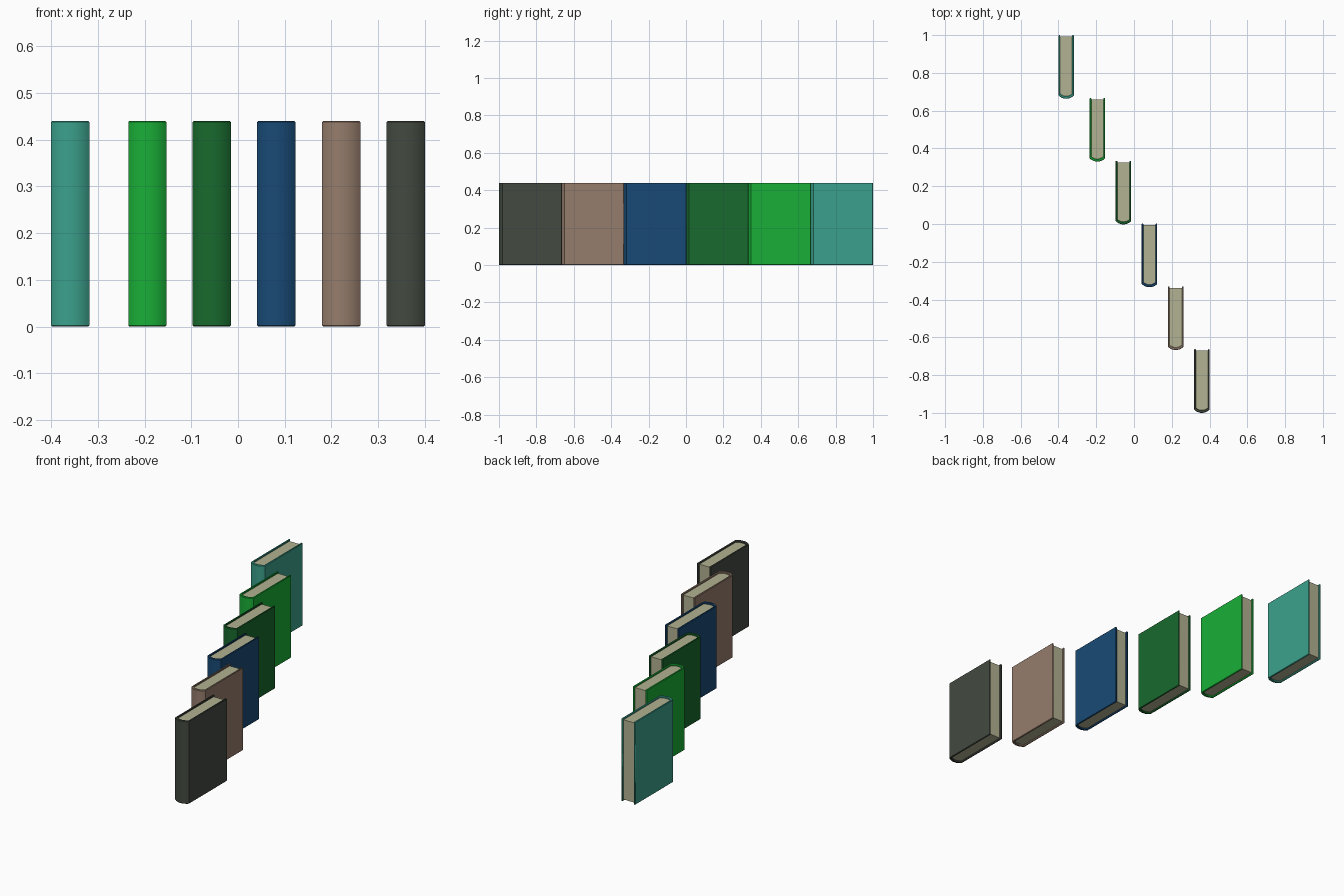
import bpy, bmesh, math

if "Cube" in bpy.data.objects:
    bpy.data.objects.remove(bpy.data.objects["Cube"])

W, D, H = 0.082, 0.337, 0.44     # book width, depth, height
T = 0.009                        # cover board thickness
SAG = 0.018                      # bulge of the rounded spine
STEP = 0.3326                    # spacing of books along y


def material(name, hex_colour):
    lin = []
    for i in (0, 2, 4):
        c = int(hex_colour[i:i + 2], 16) / 255
        lin.append(c / 12.92 if c <= 0.04045 else ((c + 0.055) / 1.055) ** 2.4)
    m = bpy.data.materials.new(name)
    m.diffuse_color = (*lin, 1)
    m.use_nodes = True
    m.node_tree.nodes["Principled BSDF"].inputs["Base Color"].default_value = m.diffuse_color
    return m


def arc(half, y_side, sag, n=12):
    # circular arc bulging towards -y, from -half to +half
    r = (half * half + sag * sag) / (2 * sag)
    a = math.asin(half / r)
    cy = y_side - sag + r
    return [(r * math.sin(t), cy - r * math.cos(t))
            for t in (-a + 2 * a * i / n for i in range(n + 1))]


def prism(name, outline, z0, z1, mat, loc, bevel=0):
    bm = bmesh.new()
    face = bm.faces.new([bm.verts.new((x, y, z0)) for x, y in outline])
    ext = bmesh.ops.extrude_face_region(bm, geom=[face])
    bmesh.ops.translate(bm, vec=(0, 0, z1 - z0),
                        verts=[v for v in ext["geom"] if isinstance(v, bmesh.types.BMVert)])
    bmesh.ops.recalc_face_normals(bm, faces=bm.faces)
    me = bpy.data.meshes.new(name)
    bm.to_mesh(me)
    bm.free()
    me.materials.append(mat)
    ob = bpy.data.objects.new(name, me)
    ob.location = loc
    bpy.context.collection.objects.link(ob)
    bpy.ops.object.select_all(action='DESELECT')
    ob.select_set(True)
    bpy.context.view_layer.objects.active = ob
    bpy.ops.object.shade_smooth_by_angle(angle=math.radians(30))
    if bevel:
        b = ob.modifiers.new("soft_edges", 'BEVEL')
        b.width, b.segments = bevel, 1
        b.limit_method, b.angle_limit = 'ANGLE', math.radians(60)
    return ob


# outlines seen from above, spine at -y
front, back = -D / 2, D / 2
outer = arc(W / 2, front + SAG, SAG)
inner = arc(W / 2 - T, front + SAG + 0.009, 0.013)
cover_outline = outer + [(W / 2, back), (W / 2 - T, back)] + inner[::-1] \
    + [(-W / 2 + T, back), (-W / 2, back)]
page_outline = inner + [(W / 2 - T, back - 0.008), (-W / 2 + T, back - 0.008)]

paper = material("paper", "B2B292")

# six books, front to back
books = [("grey", "434A40", 0.359), ("brown", "967D6C", 0.221),
         ("blue", "184A76", 0.082), ("dark_green", "186A2D", -0.056),
         ("green", "19AF37", -0.194), ("teal", "3BA18C", -0.359)]
for i, (name, colour, x) in enumerate(books):
    loc = (x, (i - 2.5) * STEP, 0)
    prism(name + "_book_cover", cover_outline, 0, H,
          material(name + "_cover", colour), loc, 0.0025)
    prism(name + "_book_pages", page_outline, 0.008, H - 0.008, paper, loc)
